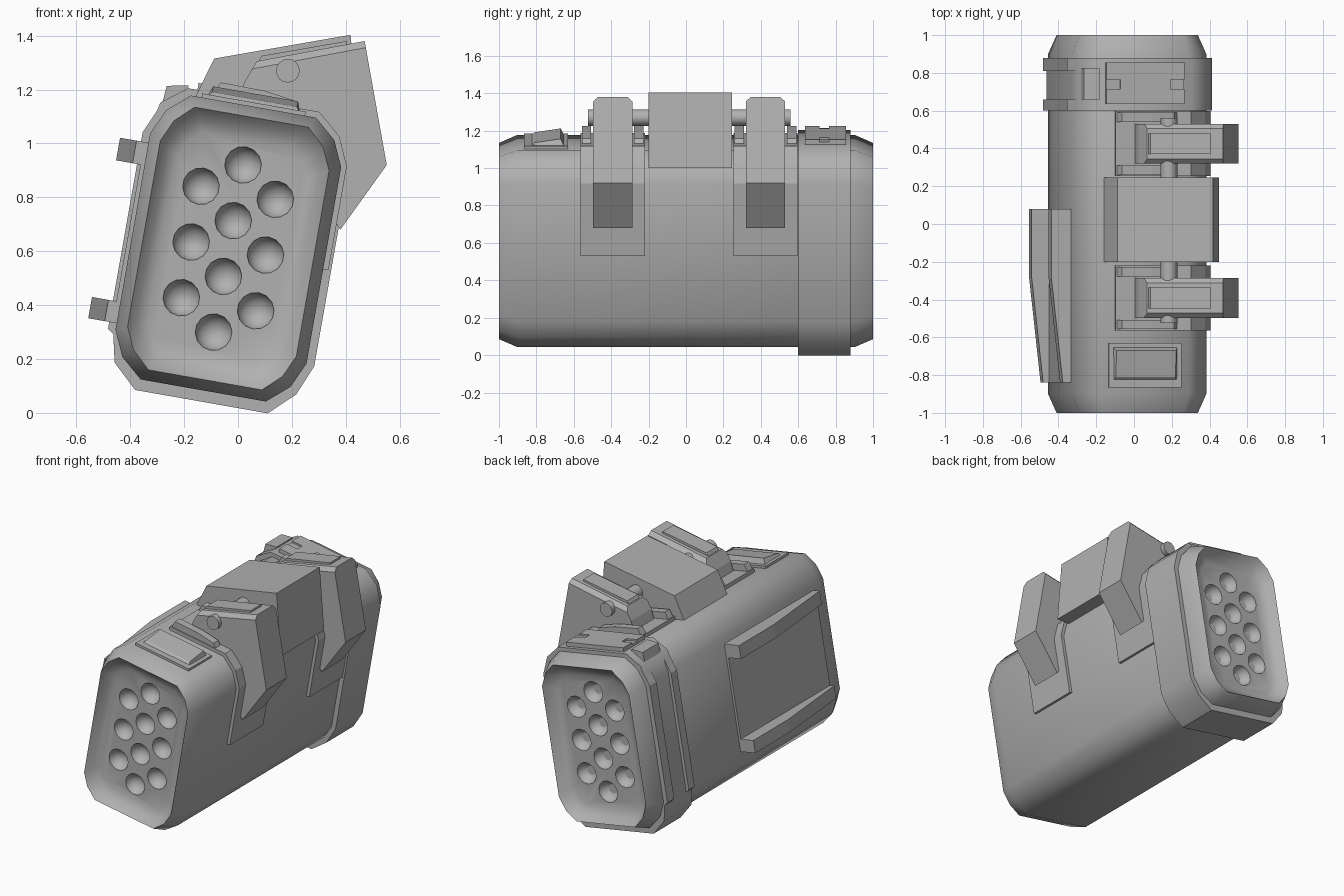
import bpy, bmesh, math
from mathutils import Matrix

if "Cube" in bpy.data.objects:
    bpy.data.objects.remove(bpy.data.objects["Cube"])

# The pod leans 10 degrees; TILT maps its upright frame into the world
TILT = Matrix.Translation((-0.036, 0, 0.61)) @ Matrix.Rotation(math.radians(10), 4, 'Y')
WORLD = Matrix.Identity(4)

# Dark grey paint shared by every part
paint = bpy.data.materials.new("dark_grey")
paint.diffuse_color = (0.44, 0.44, 0.44, 1)
paint.use_nodes = True
paint.node_tree.nodes["Principled BSDF"].inputs["Base Color"].default_value = paint.diffuse_color


def finish(name, bm, frame, smooth=False):
    bmesh.ops.recalc_face_normals(bm, faces=bm.faces)
    me = bpy.data.meshes.new(name)
    bm.to_mesh(me)
    bm.free()
    me.materials.append(paint)
    ob = bpy.data.objects.new(name, me)
    bpy.context.collection.objects.link(ob)
    ob.matrix_world = frame
    if smooth:
        shade(ob)
    return ob


def activate(ob):
    bpy.ops.object.select_all(action='DESELECT')
    ob.select_set(True)
    bpy.context.view_layer.objects.active = ob


def shade(ob):
    activate(ob)
    bpy.ops.object.shade_smooth_by_angle(angle=math.radians(42))


def loft(name, loops, frame=TILT, smooth=False):
    """Skin a list of equal-length 3D loops and cap both ends."""
    bm = bmesh.new()
    rows = [[bm.verts.new(p) for p in loop] for loop in loops]
    n = len(rows[0])
    for a, b in zip(rows, rows[1:]):
        for i in range(n):
            bm.faces.new((a[i], a[(i + 1) % n], b[(i + 1) % n], b[i]))
    bm.faces.new(rows[0])
    bm.faces.new(rows[-1])
    return finish(name, bm, frame, smooth)


def prism(name, pts, lo, hi, frame=TILT, axis='y', smooth=False):
    place = (lambda p, t: (p[0], t, p[1])) if axis == 'y' else (lambda p, t: (p[0], p[1], t))
    return loft(name, [[place(p, t) for p in pts] for t in (lo, hi)], frame, smooth)


def rect(x0, x1, z0, z1):
    return [(x0, z0), (x1, z0), (x1, z1), (x0, z1)]


def ring(q):
    """Mirror one corner (side to top) into a full closed outline."""
    r = q[::-1]
    return (q + [(-x, z) for x, z in r] + [(-x, -z) for x, z in q] + [(x, -z) for x, z in r])


# Pod body with sharp lips and concave recesses leading to the end panels
outer = [(0.36, 0.37), (0.317, 0.465), (0.236, 0.535)]
lip = [(0.318, 0.35), (0.281, 0.432), (0.214, 0.495)]
inner = [(0.288, 0.328), (0.255, 0.402), (0.195, 0.462)]
panel = [(0.245, 0.302), (0.217, 0.368), (0.165, 0.408)]
front = [(panel, -0.93), (inner, -0.953), (lip, -1.0), (outer, -0.9)]
stations = front + [(q, -y) for q, y in reversed(front)]
body = loft("pod_body", [[(x, y, z) for x, z in ring(q)] for q, y in stations])

# Tube openings: shallow bowl-shaped cuts in both end panels
spots = [(0, k * 0.105) for k in (3, 1, -1, -3)]
spots += [(s * 0.14, k * 0.21) for s in (-1, 1) for k in (-1, 0, 1)]
bm = bmesh.new()
for y in (-0.943, 0.943):
    for u, v in spots:
        bmesh.ops.create_uvsphere(bm, u_segments=14, v_segments=12, radius=0.07,
                                  matrix=Matrix.Translation((u, y, v)) @ Matrix.Rotation(math.pi / 2, 4, 'X'))
cutter = finish("tube_cutter", bm, TILT)
cutter.hide_render = True
mod = body.modifiers.new("tubes", 'BOOLEAN')
mod.operation, mod.solver, mod.object = 'DIFFERENCE', 'EXACT', cutter
bpy.context.view_layer.update()
activate(body)
bpy.ops.object.modifier_apply(modifier=mod.name)
bpy.data.objects.remove(cutter)
shade(body)

# Rear band, with ribs beside the groove on its left side
band = ring([(0.39, 0.375), (0.342, 0.49), (0.25, 0.577)])
band = [(max(x, -0.368), min(z, 0.56)) for x, z in band]
prism("rear_band", band, 0.6, 0.88, smooth=True)
for lo, hi in ((0.6, 0.66), (0.81, 0.88)):
    prism("band_rib", [(-0.36, -0.39), (-0.388, -0.37), (-0.388, 0.37), (-0.335, 0.49), (-0.32, 0.46)], lo, hi)

# Plate (two halves meeting at a shallow notch) and corner tab on top of the band
prism("band_top_plate", rect(-0.215, 0.205, 0.54, 0.575), 0.635, 0.855)
for lo, hi in ((0.635, 0.715), (0.765, 0.855)):
    prism("band_plate_rim", rect(-0.215, 0.205, 0.57, 0.586), lo, hi)
prism("band_plate_middle", rect(-0.14, 0.13, 0.57, 0.586), 0.715, 0.765)
prism("band_corner_tab", [(-0.335, 0.49), (-0.33, 0.555), (-0.25, 0.57), (-0.25, 0.5)], 0.66, 0.825)

# Hatch on the front of the top
prism("hatch_base", rect(-0.195, 0.195, 0.51, 0.55), -0.865, -0.63)
loft("hatch_lid", [[(-a, y0, v0), (a, y0, v0), (a, y1, v1), (-a, y1, v1)]
                   for a, y0, y1, v0, v1 in ((0.175, -0.835, -0.65, 0.54, 0.54),
                                             (0.16, -0.81, -0.67, 0.562, 0.583))])

# Left side panel between two tapering rails
rail = [(-0.35, 0.08), (-0.467, 0.08), (-0.467, -0.28), (-0.405, -0.84), (-0.35, -0.84)]
for lo, hi in ((0.25, 0.335), (-0.345, -0.265)):
    prism("side_panel_rail", rail, lo, hi, axis='z')
prism("side_panel_plate", rect(-0.375, -0.35, -0.84, 0.08), -0.3, 0.3, axis='z')

# Central mount block on top
block = [(-0.17, 1.15), (-0.088, 1.315), (0.418, 1.403), (0.45, 1.0), (0.33, 1.0), (0.2, 1.08)]
prism("mount_block", block, -0.2, 0.245, WORLD)

# Two clasps: wrapped base plate, ears, hooked arm with raised strip
wrap = [(0.38, -0.015), (0.38, 0.378), (0.333, 0.482), (0.245, 0.558), (-0.16, 0.558),
        (-0.16, 0.52), (0.23, 0.52), (0.305, 0.46), (0.345, 0.37), (0.345, -0.015)]
ear = [(-0.155, 0.55), (-0.135, 0.602), (0.03, 0.6), (0.15, 0.583), (0.175, 0.55)]
arm = [(0.0, 1.15), (0.025, 1.23), (0.07, 1.305), (0.47, 1.38), (0.552, 0.92), (0.38, 0.68),
       (0.33, 0.75), (0.35, 0.98), (0.26, 1.08)]
strip = [(0.025, 1.22), (0.088, 1.325), (0.405, 1.38), (0.405, 1.35), (0.1, 1.25)]
for c in (-0.392, 0.425):
    prism("clasp_base", wrap, c - 0.172, c + 0.172)
    for s in (-1, 1):
        prism("clasp_ear", ear, c + s * 0.14 - 0.025, c + s * 0.14 + 0.025)
    hook = prism("clasp_arm", arm, c - 0.105, c + 0.105, WORLD)
    # chamfer the upper long edges of the arm
    bm = bmesh.new()
    bm.from_mesh(hook.data)
    edges = [e for e in bm.edges if all(v.co.z > 1.3 for v in e.verts)
             and abs(e.verts[0].co.y - e.verts[1].co.y) < 1e-4]
    bmesh.ops.bevel(bm, geom=edges, offset=0.025, segments=1, affect='EDGES')
    bm.to_mesh(hook.data)
    bm.free()
    prism("clasp_strip", strip, c - 0.055, c + 0.055, WORLD)

# Pivot rod through both clasps and the block
circle = [(0.185 + 0.044 * math.cos(k * math.pi / 8), 1.27 + 0.044 * math.sin(k * math.pi / 8)) for k in range(16)]
prism("pivot_rod", circle, -0.525, 0.56, WORLD, smooth=True)
